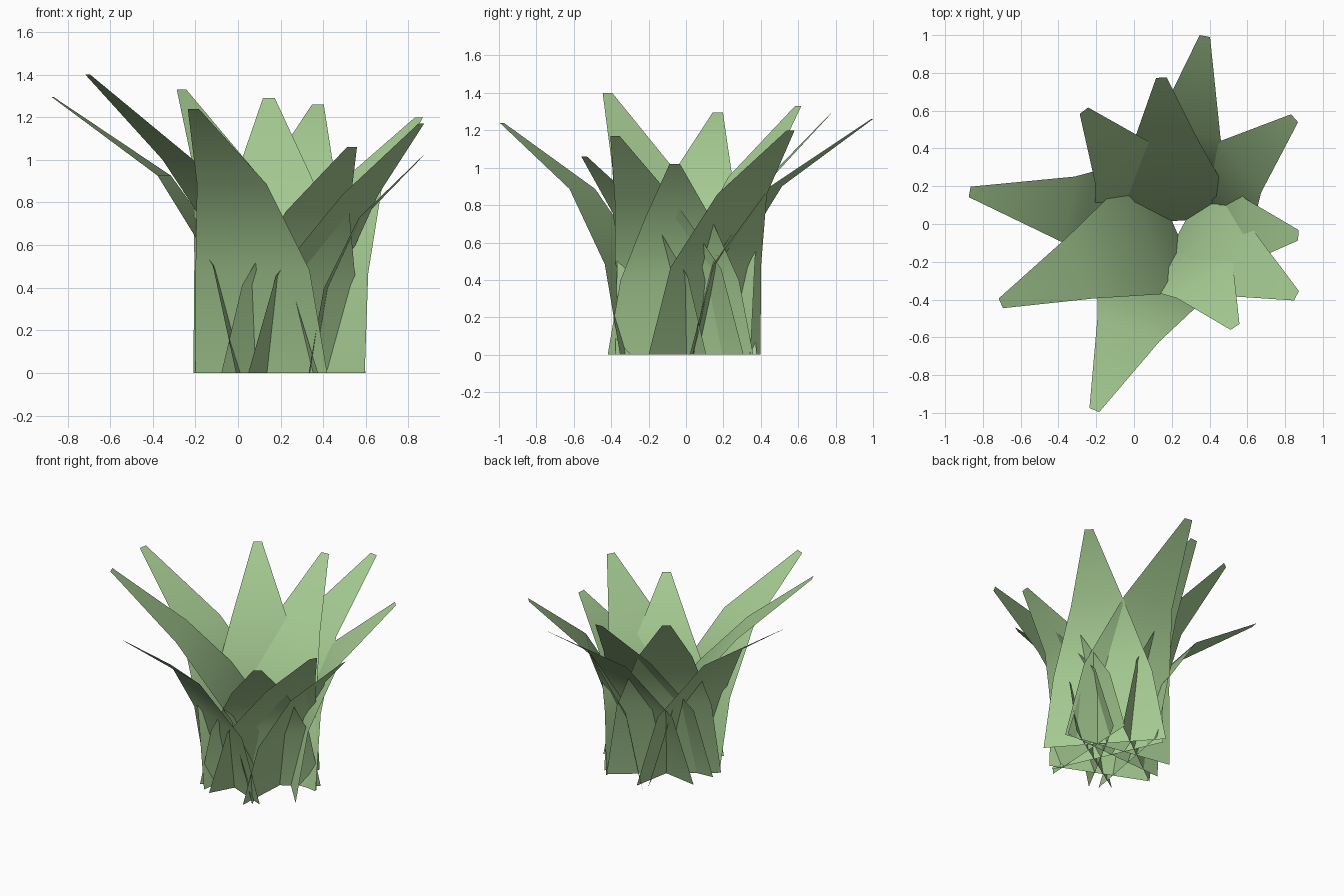
import bpy, bmesh, math

if "Cube" in bpy.data.objects:
    bpy.data.objects.remove(bpy.data.objects["Cube"])

CX, CY = 0.195, -0.02          # centre of the rosette
# leaf tips x, y, z, distance of the leaf foot from the centre, half width of foot
OUTER = [(0.375, 0.995, 1.26, 0.11, 0.39), (-0.87, 0.17, 1.295, 0.14, 0.38),
         (-0.265, 0.60, 1.33, 0.18, 0.37), (-0.21, -0.985, 1.24, 0.22, 0.335),
         (0.535, -0.545, 1.06, 0.10, 0.39), (0.87, -0.06, 1.02, 0.16, 0.39),
         (0.85, 0.56, 1.20, 0.18, 0.40)]
INNER = [(0.145, 0.775, 1.29, 0.035, 0.40), (-0.705, -0.42, 1.40, -0.02, 0.40),
         (0.86, -0.38, 1.17, 0.05, 0.40)]
# height fraction and reach fraction, from foot to tip
OUTER_ROWS = [(0, 0), (0.39, 0.13), (0.715, 0.435), (1, 1)]
INNER_ROWS = [(0, 0), (0.39, 0.15), (0.715, 0.54), (1, 1)]

mat = bpy.data.materials.new("leaf_green")
mat.diffuse_color = (0.38, 0.60, 0.29, 1)
mat.use_nodes = True
mat.node_tree.nodes["Principled BSDF"].inputs["Base Color"].default_value = mat.diffuse_color


def leaf(name, x, y, z, foot, half, rows):
    dx, dy = x - CX, y - CY
    reach = math.hypot(dx, dy)
    ux, uy = dx / reach, dy / reach
    widths = (half, (half + 0.175) / 2 + 0.035, 0.177, 0.028)
    bm = bmesh.new()
    grid = []
    for (h, f), w in zip(rows, widths):
        r = foot + f * (reach - foot)
        grid.append([bm.verts.new((CX + ux * r - uy * t, CY + uy * r + ux * t, z * h))
                     for t in (-w, w)])
    for lo, hi in zip(grid, grid[1:]):
        bm.faces.new((lo[0], lo[1], hi[1], hi[0])).smooth = True
    me = bpy.data.meshes.new(name)
    bm.to_mesh(me)
    bm.free()
    me.materials.append(mat)
    bpy.context.collection.objects.link(bpy.data.objects.new(name, me))


# outer ring of leaves
for n, tip in enumerate(OUTER, 1):
    leaf(f"outer_leaf_{n}", *tip, OUTER_ROWS)
# three inner leaves meeting at the centre
for n, tip in enumerate(INNER, 1):
    leaf(f"inner_leaf_{n}", *tip, INNER_ROWS)
